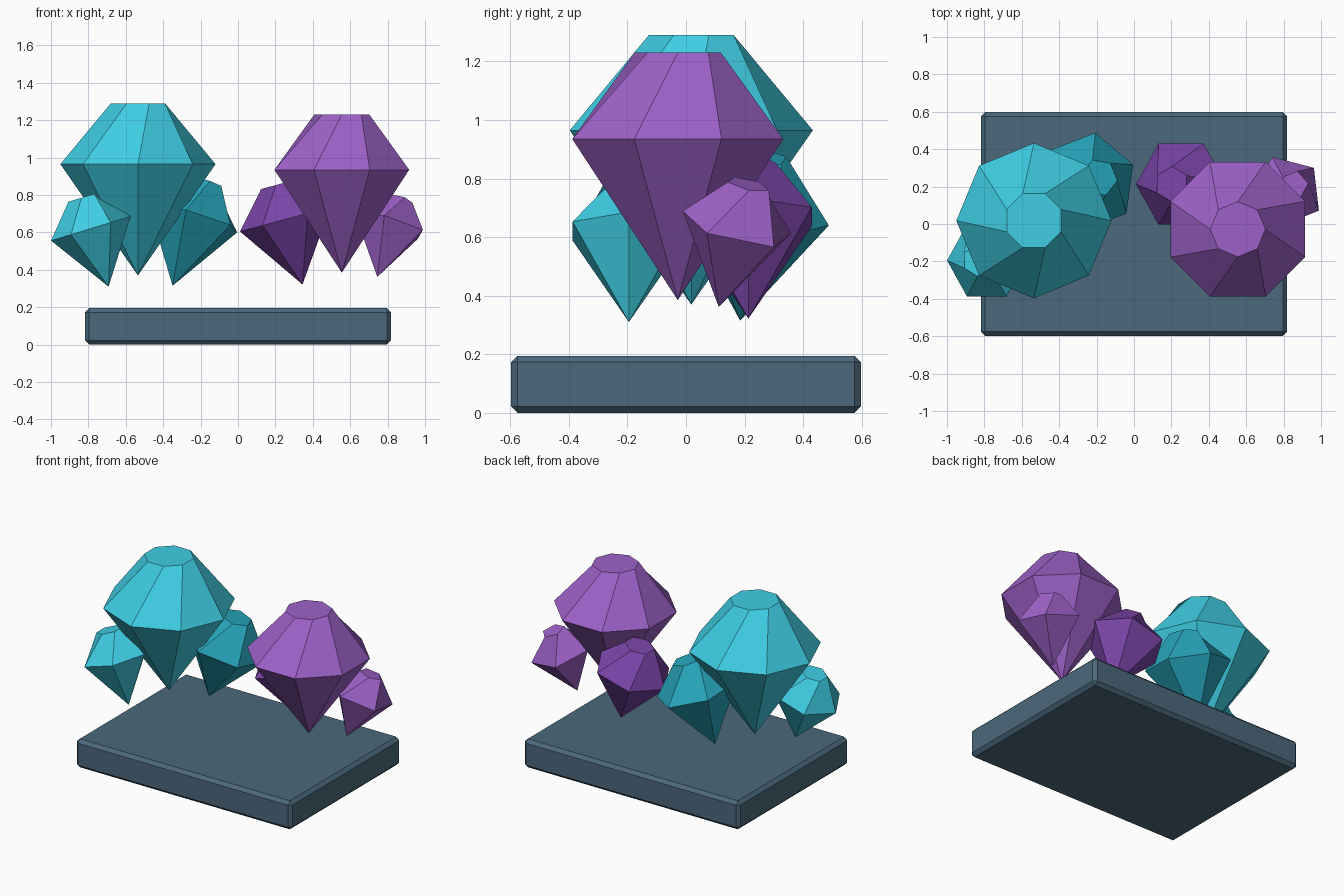
import bpy, bmesh
from math import cos, sin, pi, radians
from mathutils import Matrix

if "Cube" in bpy.data.objects:
    bpy.data.objects.remove(bpy.data.objects["Cube"])


def material(name, rgb):
    m = bpy.data.materials.new(name)
    m.diffuse_color = (*rgb, 1)
    m.use_nodes = True
    m.node_tree.nodes["Principled BSDF"].inputs["Base Color"].default_value = m.diffuse_color
    return m


CYAN = material("cyan", (0.05, 0.62, 0.78))
DEEP_CYAN = material("deep_cyan", (0.02, 0.38, 0.5))
PURPLE = material("purple", (0.34, 0.12, 0.58))
DEEP_PURPLE = material("deep_purple", (0.2, 0.06, 0.4))
SLATE = material("slate", (0.07, 0.14, 0.2))


def finish(bm, name, mat):
    bmesh.ops.recalc_face_normals(bm, faces=bm.faces)
    me = bpy.data.meshes.new(name)
    bm.to_mesh(me)
    bm.free()
    me.materials.append(mat)
    ob = bpy.data.objects.new(name, me)
    bpy.context.collection.objects.link(ob)
    return ob


def gem(name, mat, tip, sides, radius, pavilion, crown, spin=0, tilt=0):
    """Cut gem standing on its tip; the table is twisted half a step from the girdle."""
    bm = bmesh.new()
    step = 2 * pi / sides

    def ring(r, z, offset):
        return [bm.verts.new((r * cos((i + offset) * step), r * sin((i + offset) * step), z))
                for i in range(sides)]

    point = bm.verts.new((0, 0, 0))
    girdle = ring(radius, pavilion, 0)
    table = ring(radius * 0.378, pavilion + crown, 0.5)
    for i in range(sides):
        j = (i + 1) % sides
        bm.faces.new((point, girdle[j], girdle[i]))
        bm.faces.new((girdle[i], girdle[j], table[j], table[i]))
    bm.faces.new(table)
    # Lean the gem, then turn it so that it leans toward the spin direction
    bm.transform(Matrix.Translation(tip) @ Matrix.Rotation(radians(spin), 4, 'Z')
                 @ Matrix.Rotation(radians(tilt), 4, 'Y'))
    return finish(bm, name, mat)


# Chamfered plinth
bm = bmesh.new()
bmesh.ops.create_cube(bm, size=1, matrix=Matrix.Translation((0, 0, 0.0975))
                      @ Matrix.Diagonal((1.635, 1.195, 0.195, 1)))
bmesh.ops.bevel(bm, geom=bm.edges[:], offset=0.022, segments=1, affect='EDGES')
finish(bm, "base_slab", SLATE)

# Cyan cluster
gem("cyan_main_gem", CYAN, (-0.535, 0.018, 0.37), 8, 0.415, 0.595, 0.325)
gem("cyan_left_gem", CYAN, (-0.692, -0.195, 0.31), 6, 0.222, 0.325, 0.172, 180, 17)
gem("cyan_right_gem", DEEP_CYAN, (-0.35, 0.185, 0.315), 6, 0.267, 0.383, 0.204, 21, 17.5)

# Purple cluster
gem("purple_main_gem", PURPLE, (0.555, -0.028, 0.385), 8, 0.39, 0.55, 0.295, 22.5)
gem("purple_left_gem", DEEP_PURPLE, (0.345, 0.213, 0.322), 6, 0.25, 0.36, 0.19, 180, 15)
gem("purple_right_gem", PURPLE, (0.745, 0.112, 0.362), 5, 0.2, 0.29, 0.155, 41, 20)
